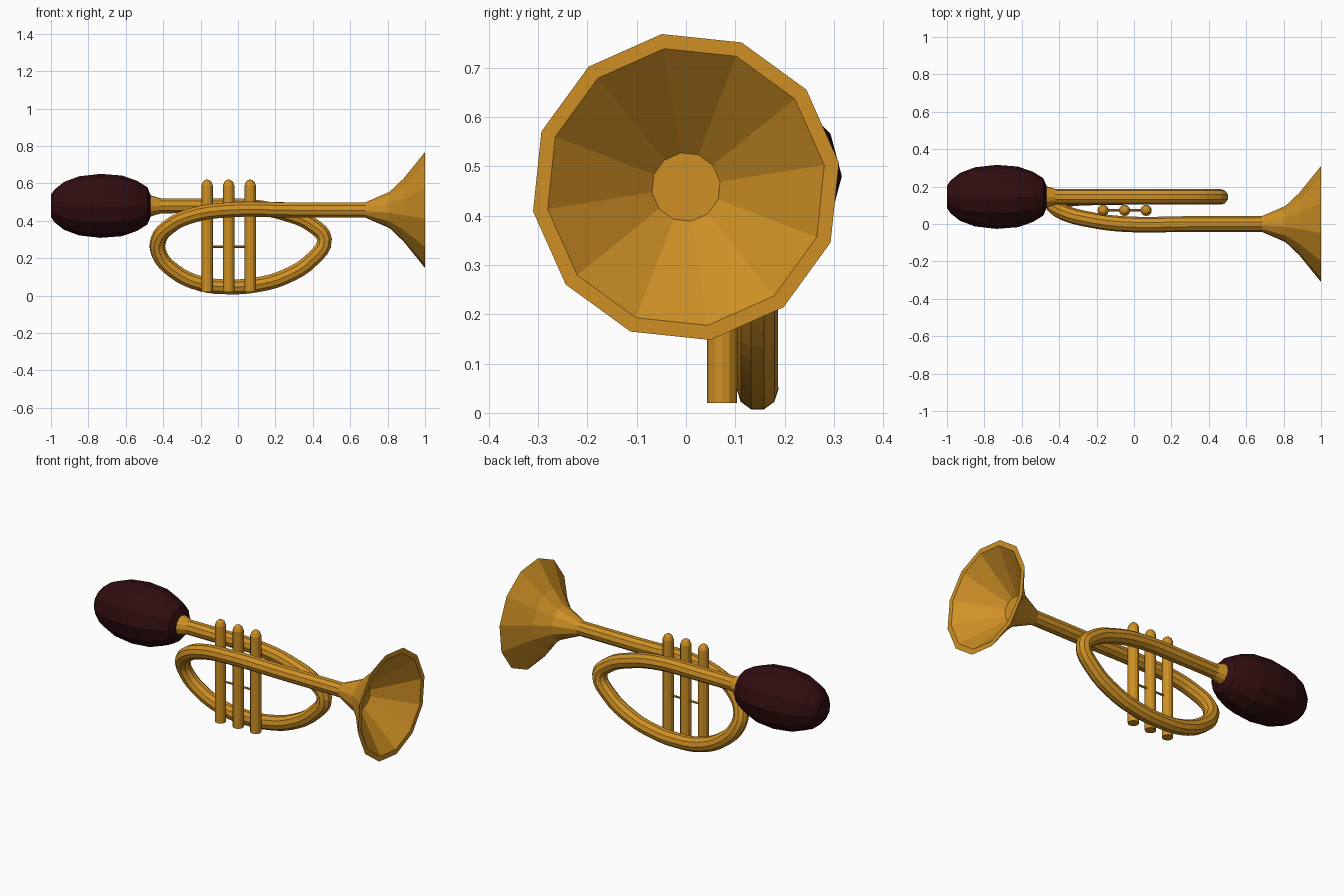
import bpy, math
from mathutils import Matrix, Vector

if "Cube" in bpy.data.objects:
    bpy.data.objects.remove(bpy.data.objects["Cube"], do_unlink=True)


def material(name, rgb):
    mat = bpy.data.materials.new(name)
    mat.use_nodes = True
    mat.diffuse_color = (*rgb, 1)
    bsdf = next(n for n in mat.node_tree.nodes if n.type == 'BSDF_PRINCIPLED')
    bsdf.inputs["Base Color"].default_value = (*rgb, 1)
    return mat


BRASS = material("brass", (0.62, 0.28, 0.018))
RUBBER = material("dark red rubber", (0.03, 0.004, 0.005))


def add_mesh(name, verts, faces, mat):
    mesh = bpy.data.meshes.new(name)
    mesh.from_pydata(verts, [], faces)
    mesh.materials.append(mat)
    obj = bpy.data.objects.new(name, mesh)
    bpy.context.collection.objects.link(obj)
    return obj


def lathe(name, profile, origin, mat, axis='X', sides=12, turn=0.0):
    """Spin (distance, radius) pairs round an axis and cap both ends."""
    verts, faces = [], []
    for d, r in profile:
        for i in range(sides):
            a = math.radians(turn) + math.tau * i / sides
            u, v = r * math.cos(a), r * math.sin(a)
            p = (d, u, v) if axis == 'X' else (u, v, d)
            verts.append(Vector(p) + Vector(origin))
    for k in range(len(profile) - 1):
        for i in range(sides):
            j = (i + 1) % sides
            a, b = k * sides, (k + 1) * sides
            faces.append((a + i, a + j, b + j, b + i))
    last = (len(profile) - 1) * sides
    faces.append(tuple(reversed(range(sides))))
    faces.append(tuple(range(last, last + sides)))
    return add_mesh(name, verts, faces, mat)


def tube(name, points, radius, mat, steps=4):
    """Sweep a round section along a smooth path, then turn it into a mesh."""
    curve = bpy.data.curves.new(name, 'CURVE')
    curve.dimensions = '3D'
    curve.resolution_u = steps
    curve.bevel_depth = radius
    curve.bevel_resolution = 3
    curve.use_fill_caps = True
    spline = curve.splines.new('BEZIER')
    spline.bezier_points.add(len(points) - 1)
    for bp, co in zip(spline.bezier_points, points):
        bp.co = co
        bp.handle_left_type = bp.handle_right_type = 'AUTO'
    temp = bpy.data.objects.new(name + "_path", curve)
    bpy.context.collection.objects.link(temp)
    bpy.context.view_layer.update()
    evaluated = temp.evaluated_get(bpy.context.evaluated_depsgraph_get())
    mesh = bpy.data.meshes.new_from_object(evaluated)
    bpy.data.objects.remove(temp, do_unlink=True)
    mesh.name = name
    mesh.materials.clear()
    mesh.materials.append(mat)
    for poly in mesh.polygons:
        poly.use_smooth = False
    obj = bpy.data.objects.new(name, mesh)
    bpy.context.collection.objects.link(obj)
    return obj


BACK_Y, BACK_Z, FRONT_Z = 0.145, 0.48, 0.458

# Squeeze bulb
lathe("bulb", [(-1, 0.06), (-0.98, 0.088), (-0.93, 0.128), (-0.85, 0.158),
               (-0.735, 0.171), (-0.62, 0.162), (-0.54, 0.134),
               (-0.485, 0.1), (-0.468, 0.06)],
      (0, BACK_Y, BACK_Z), RUBBER)

# Flared collar where the pipe enters the bulb
lathe("collar", [(-0.5, 0.058), (-0.465, 0.056), (-0.41, 0.039)],
      (0, BACK_Y, BACK_Z), BRASS)

# Coiled pipe: back run, right bend, bottom, left bend, front run to the bell
tube("coiled_pipe", [
    (-0.48, BACK_Y, BACK_Z), (-0.2, BACK_Y, BACK_Z), (0.08, BACK_Y, 0.474),
    (0.26, BACK_Y, 0.437), (0.4, BACK_Y, 0.375), (0.462, BACK_Y, 0.3),
    (0.4, BACK_Y, 0.197), (0.25, BACK_Y, 0.1), (0.1, BACK_Y, 0.058),
    (-0.04, BACK_Y, 0.047), (-0.2, 0.143, 0.064), (-0.34, 0.136, 0.13),
    (-0.42, 0.12, 0.22), (-0.425, 0.093, 0.3), (-0.36, 0.055, 0.375),
    (-0.24, 0.024, 0.43), (-0.06, 0, FRONT_Z), (0.3, 0, FRONT_Z),
    (0.7, 0, FRONT_Z)], 0.042, BRASS)

# Bell with an open mouth, a flat rim and a shallow throat
lathe("bell", [(0.68, 0.041), (0.81, 0.098), (0.885, 0.17), (1, 0.314),
               (1, 0.284), (0.815, 0.07)],
      (0, 0, FRONT_Z), BRASS, turn=9)

# Three valves with domed caps
VALVE_X = (-0.165, -0.05, 0.065)
for side, x in zip(("right", "middle", "left"), VALVE_X):
    lathe(side + "_valve", [(0.02, 0.03), (0.59, 0.03), (0.608, 0.023),
                            (0.618, 0.012), (0.62, 0.003)],
          (x, 0.073, 0), BRASS, axis='Z')

# Thin brace between the valves
lathe("valve_brace", [(VALVE_X[0], 0.006), (VALVE_X[-1], 0.006)],
      (0, 0.073, 0.262), BRASS, sides=8)
